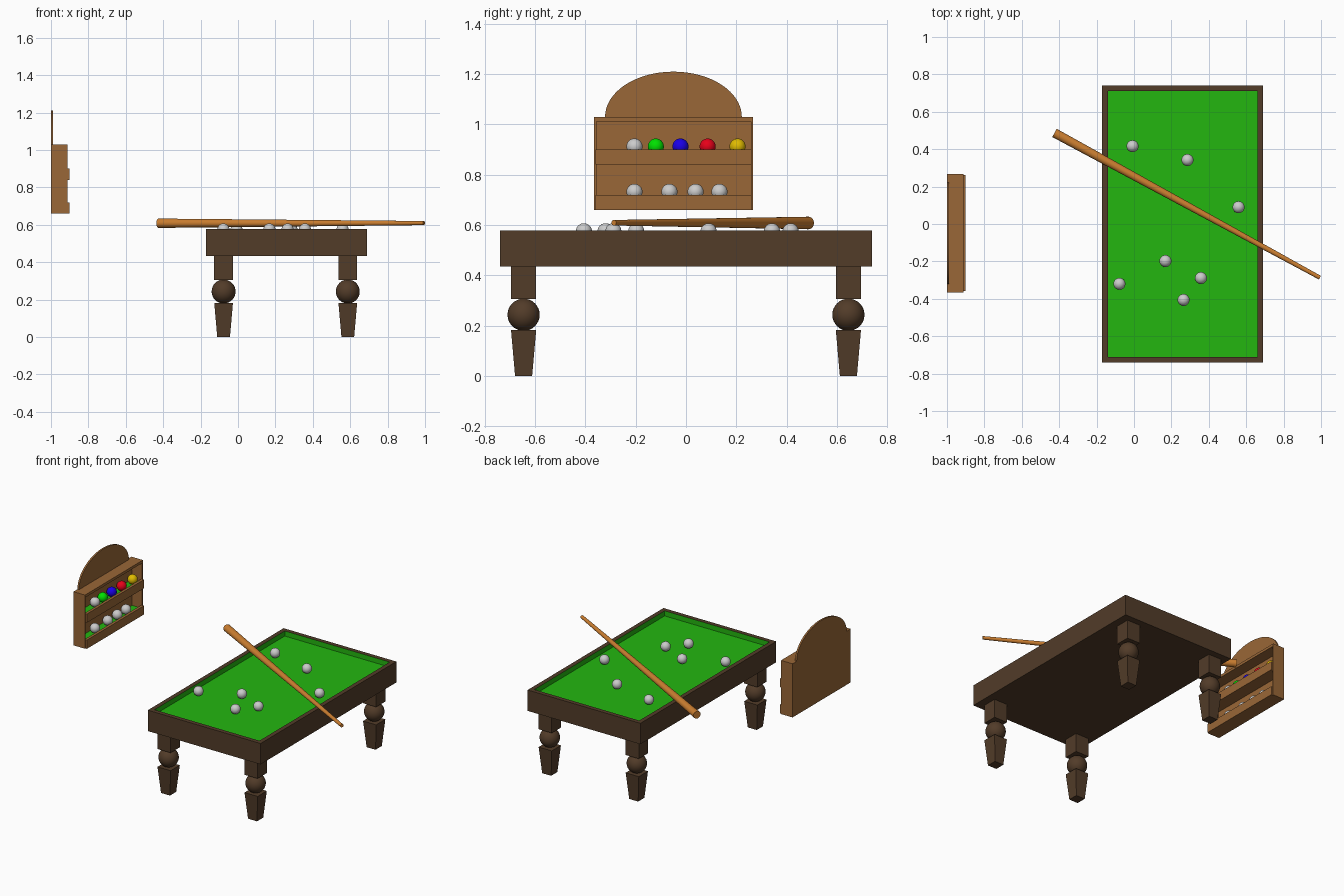
import bpy, bmesh, math
from mathutils import Vector, Matrix

if "Cube" in bpy.data.objects:
    bpy.data.objects.remove(bpy.data.objects["Cube"])


def material(name, r, g, b):
    m = bpy.data.materials.new(name)
    m.diffuse_color = (r, g, b, 1)
    m.use_nodes = True
    m.node_tree.nodes["Principled BSDF"].inputs["Base Color"].default_value = m.diffuse_color
    return m


DARK = material("dark_wood", 0.085, 0.045, 0.022)
RACK = material("rack_wood", 0.32, 0.135, 0.038)
CUE = material("cue_wood", 0.60, 0.21, 0.03)
FELT = material("felt", 0.017, 0.47, 0.005)
BALL_COLOURS = [None, material("green", 0.0, 0.75, 0.0), material("blue", 0.01, 0.0, 0.8),
                material("red", 0.8, 0.0, 0.01), material("yellow", 0.75, 0.5, 0.0)]


def finish(bm, name, mats, smooth=False):
    bmesh.ops.recalc_face_normals(bm, faces=bm.faces)
    me = bpy.data.meshes.new(name)
    bm.to_mesh(me)
    bm.free()
    for m in mats:
        if m:
            me.materials.append(m)
    ob = bpy.data.objects.new(name, me)
    bpy.context.collection.objects.link(ob)
    if smooth:
        bpy.ops.object.select_all(action='DESELECT')
        ob.select_set(True)
        bpy.context.view_layer.objects.active = ob
        bpy.ops.object.shade_smooth_by_angle(angle=math.radians(35))
    return ob


def box_mesh(lo, hi, foot=1.0):
    """Box between two corners; foot scales the bottom end."""
    bm = bmesh.new()
    bmesh.ops.create_cube(bm, size=1)
    lo, hi = Vector(lo), Vector(hi)
    mid, size = (lo + hi) / 2, hi - lo
    for v in bm.verts:
        k = foot if v.co.z < 0 else 1
        v.co = mid + Vector((v.co.x * size.x * k, v.co.y * size.y * k, v.co.z * size.z))
    return bm


def box(name, lo, hi, mat, foot=1.0, top_mat=None):
    bm = box_mesh(lo, hi, foot)
    bm.normal_update()
    if top_mat:
        for f in bm.faces:
            f.material_index = int(f.normal.z > 0.9)
    return finish(bm, name, [mat, top_mat])


def sphere(name, centre, radius, mat):
    bm = bmesh.new()
    bmesh.ops.create_uvsphere(bm, u_segments=32, v_segments=16, radius=radius,
                              matrix=Matrix.Translation(centre))
    return finish(bm, name, [mat], True)


# Table top: slab with a sunken felt bed
bm = box_mesh((-0.17, -0.74, 0.434), (0.69, 0.74, 0.578))
bm.normal_update()
top = next(f for f in bm.faces if f.normal.z > 0.9)
bmesh.ops.inset_region(bm, faces=[top], thickness=0.042)
bed = bmesh.ops.extrude_discrete_faces(bm, faces=[top])['faces'][0]
for v in bed.verts:
    v.co.z = 0.543
for e in bed.edges:
    for f in e.link_faces:
        f.material_index = 1
finish(bm, "table_top", [DARK, FELT])

# Legs: square block, turned ball, tapered foot
for x in (-0.077, 0.587):
    for y in (-0.646, 0.646):
        box("leg_block", (x - 0.05, y - 0.05, 0.305), (x + 0.05, y + 0.05, 0.434), DARK)
        sphere("leg_ball", (x, y, 0.243), 0.064, DARK)
        box("leg_foot", (x - 0.05, y - 0.05, 0), (x + 0.05, y + 0.05, 0.182), DARK, 0.68)

# Balls on the table
R = 0.032
for x, y in [(-0.008, 0.416), (0.286, 0.342), (0.559, 0.09), (0.168, -0.198),
             (-0.078, -0.32), (0.265, -0.406), (0.358, -0.289)]:
    sphere("table_ball", (x, y, 0.543 + R), R, None)

# Cue: long tapered rod lying across the table
a, b = Vector((-0.425, 0.487, 0.608)), Vector((0.994, -0.287, 0.609))
bm = bmesh.new()
bmesh.ops.create_cone(bm, cap_ends=True, segments=32, radius1=0.025, radius2=0.011,
                      depth=(b - a).length)
rot = (b - a).to_track_quat('Z', 'Y').to_matrix().to_4x4()
bmesh.ops.transform(bm, matrix=Matrix.Translation((a + b) / 2) @ rot, verts=bm.verts)
finish(bm, "cue", [CUE], True)

# Wall rack: back, top and side panels
Y0, Y1, FRONT = -0.365, 0.267, -0.912
box("rack_back", (-1.0, Y0, 0.66), (-0.99, Y1, 1.03), RACK)
box("rack_top", (-0.99, Y0, 1.012), (FRONT, Y1, 1.03), RACK)
box("rack_side", (-0.99, Y0, 0.66), (FRONT, Y0 + 0.008, 1.012), RACK)
box("rack_side", (-0.99, Y1 - 0.008, 0.66), (FRONT, Y1, 1.012), RACK)

# Rack shelves with felt, front rails and stored balls
for z, ys in [(0.84, (-0.205, -0.12, -0.022, 0.086, 0.205)),
              (0.66, (-0.205, -0.066, 0.038, 0.133))]:
    box("rack_shelf", (-0.99, Y0 + 0.008, z), (FRONT, Y1 - 0.008, z + 0.04), RACK, top_mat=FELT)
    box("rack_rail", (FRONT - 0.008, Y0 + 0.006, z), (-0.901, Y1 - 0.006, z + 0.06), RACK)
    for i, y in enumerate(ys):
        sphere("rack_ball", (-0.948, y, z + 0.04 + R), R,
               BALL_COLOURS[i] if z > 0.8 else None)

# Rack crest: half ellipse panel
bm = bmesh.new()
ring = [bm.verts.new((-1.0, -0.05 + 0.272 * math.cos(t), 1.03 + 0.18 * math.sin(t)))
        for t in (math.pi * i / 32 for i in range(33))]
face = bm.faces.new(ring)
ext = bmesh.ops.extrude_face_region(bm, geom=[face])['geom']
bmesh.ops.translate(bm, vec=(0.012, 0, 0),
                    verts=[g for g in ext if isinstance(g, bmesh.types.BMVert)])
finish(bm, "rack_crest", [RACK], True)
